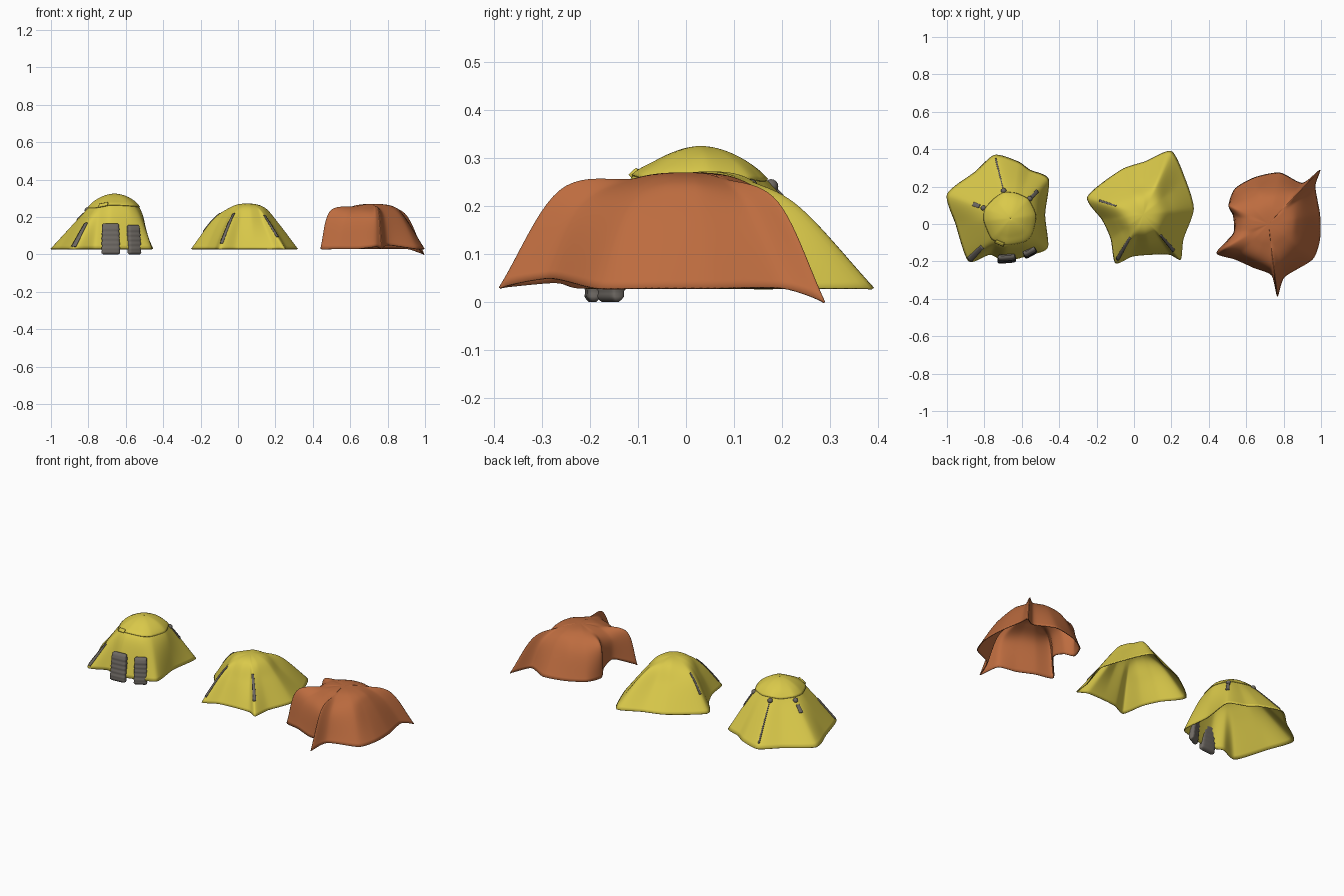
import bpy, bmesh, math
from mathutils import Vector

if "Cube" in bpy.data.objects:
    bpy.data.objects.remove(bpy.data.objects["Cube"])

def material(name, rgb):
    m = bpy.data.materials.new(name)
    m.diffuse_color = (*rgb, 1)
    m.use_nodes = True
    m.node_tree.nodes["Principled BSDF"].inputs["Base Color"].default_value = m.diffuse_color
    return m

YELLOW = material("yellow_canvas", (0.70, 0.585, 0.068))
ORANGE = material("orange_canvas", (0.51, 0.15, 0.05))
GREY = material("grey_straps", (0.155, 0.14, 0.125))

def finish(bm, name, mat, thick=0):
    bmesh.ops.remove_doubles(bm, verts=bm.verts, dist=1e-5)
    me = bpy.data.meshes.new(name)
    bm.to_mesh(me)
    bm.free()
    me.materials.append(mat)
    for p in me.polygons:
        p.use_smooth = True
    ob = bpy.data.objects.new(name, me)
    bpy.context.collection.objects.link(ob)
    if thick:
        s = ob.modifiers.new("cloth", "SOLIDIFY")
        s.thickness, s.offset = thick, -1
    return ob

def spline(a, b, c, d, t, k):
    """Cubic through b and c, with tangents scaled by k."""
    m0, m1 = (c - a) * k, (d - b) * k
    t2, t3 = t * t, t * t * t
    return b*(2*t3 - 3*t2 + 1) + m0*(t3 - 2*t2 + t) + c*(3*t2 - 2*t3) + m1*(t3 - t2)

class Tent:
    """Cloth shell: columns run from the apex over a shoulder to the hem."""
    def __init__(self, apex, r1, z1, cols):
        self.apex = Vector(apex)
        self.cols = []
        for x, y, z, r2, z2 in cols:
            base = Vector((x, y, z))
            d = Vector((x - apex[0], y - apex[1], 0)).normalized()
            at = lambda r, h: Vector((apex[0] + d.x*r, apex[1] + d.y*r, h))
            self.cols.append((at(-r1, z1), self.apex, at(r1, z1), at(r2, z2), base,
                              base * 2 - at(r2, z2)))
        self.n = len(cols)

    def point(self, u, v):
        i = math.floor(u)
        s = min(v * 3, 2.99999)
        j = int(s)
        nb = [self.cols[(i + k) % self.n] for k in (-1, 0, 1, 2)]
        row = [spline(*[nb[q][j + k] for q in range(4)], u - i, 0.36) for k in range(4)]
        return spline(*row, s - j, 0.5)

    def raised(self, u, v, off):
        p = self.point(u, v)
        if off:
            v = min(max(v, 0.02), 0.98)
            du = self.point(u + .01, v) - self.point(u - .01, v)
            dv = self.point(u, v + .01) - self.point(u, v - .01)
            p = p + dv.cross(du).normalized() * off
        return p

    def patch(self, name, mat, u0, u1, v0, v1, nu, nv, off=0, thick=0.005):
        bm = bmesh.new()
        g = [[bm.verts.new(self.raised(u0 + (u1-u0)*i/nu, v0 + (v1-v0)*j/nv, off))
              for j in range(nv + 1)] for i in range(nu + 1)]
        for i in range(nu):
            for j in range(nv):
                bm.faces.new((g[i][j], g[i][j+1], g[i+1][j+1], g[i+1][j]))
        return finish(bm, name, mat, thick)

    def shell(self, name, mat):
        self.patch(name, mat, 0, self.n, 0, 1, self.n * 8, 30)

    def strip(self, name, u, v0, v1, w=0.1):
        self.patch(name, GREY, u - w, u + w, v0, v1, 4, 16, 0.004, 0.007)

# Tall yellow tent with a separate rounded cap
tall = Tent((-.66, .03, .321), .095, .29, [
    (-.455, .24, .03, .165, .22), (-.555, .29, .03, .16, .215), (-.62, .335, .03, .165, .215),
    (-.745, .37, .03, .175, .22), (-.85, .28, .03, .165, .21), (-1.0, .16, .03, .18, .215),
    (-.955, 0, .03, .17, .21), (-.885, -.2, .03, .18, .21), (-.77, -.165, .03, .165, .22),
    (-.69, -.2, .03, .165, .23), (-.55, -.165, .03, .165, .225), (-.46, -.125, .03, .165, .22),
    (-.475, .05, .03, .15, .215)])
tall.shell("tall_tent", YELLOW)
tall.patch("tall_tent_cap", YELLOW, 0, tall.n, 0, .55, tall.n * 8, 14, .004, .004)
for k, (u, a, b, w) in enumerate([(7, .76, .98, .15), (5, .66, .74, .14), (3, .60, .96, .05),
                                  (0, .64, .78, .13)]):
    tall.strip("tall_tent_strap_%d" % k, u, a, b, w)

# Strap knots under the cap rim
for k, u in enumerate((0, 3, 5)):
    bm = bmesh.new()
    bmesh.ops.create_uvsphere(bm, u_segments=12, v_segments=8, radius=.015)
    bmesh.ops.translate(bm, verts=bm.verts, vec=tall.raised(u, .6, -.002))
    finish(bm, "cap_knot_%d" % k, GREY)

# Small vent on the front of the cap
tall.patch("cap_vent", YELLOW, 7.7, 8.7, .50, .57, 8, 4, .012, .009)

# Grey rippled door panels hanging at the front
def door_panel(name, x, y, w, top, yaw, lean):
    bm = bmesh.new()
    rings, n, m = [], 24, 28
    for j in range(m + 1):
        t = j / m
        s = min(1, .82 + 4 * min(t, 1 - t)) * (1 + .025 * math.sin(t * 40) - .1 * t)
        d = .017 * min(1, .35 + 8 * min(t, 1 - t)) * (1 + .08 * math.sin(t * 40))
        ring = []
        for i in range(n):
            a = 2 * math.pi * i / n
            ca, sa = math.cos(a), math.sin(a)
            px = w / 2 * s * math.copysign(abs(ca) ** .4, ca)
            py = d * math.copysign(abs(sa) ** .5, sa) + lean * t
            ring.append(bm.verts.new((x + px*math.cos(yaw) - py*math.sin(yaw),
                                      y + px*math.sin(yaw) + py*math.cos(yaw), top * t)))
        rings.append(ring)
    for a, b in zip(rings, rings[1:]):
        for i in range(n):
            bm.faces.new((a[i], a[(i+1) % n], b[(i+1) % n], b[i]))
    bm.faces.new(rings[0][::-1])
    bm.faces.new(rings[-1])
    ob = finish(bm, name, GREY)
    ob.data.set_sharp_from_angle(angle=math.radians(50))

door_panel("door_panel_left", -.68, -.195, .10, .165, .08, .02)
door_panel("door_panel_right", -.553, -.158, .076, .158, .5, .015)

# Low yellow tent
low = Tent((.05, .05, .272), .09, .252, [
    (.32, .08, .03, .165, .17), (.275, .24, .03, .17, .168), (.2, .39, .03, .205, .197),
    (.06, .335, .03, .17, .165), (-.07, .29, .03, .165, .165), (-.25, .145, .03, .19, .187),
    (-.17, .02, .03, .155, .17), (-.125, -.08, .03, .15, .165), (-.10, -.21, .03, .18, .182),
    (-.01, -.175, .03, .155, .165), (.085, -.165, .03, .15, .165), (.19, -.165, .03, .155, .165),
    (.25, -.19, .03, .175, .174), (.265, -.08, .03, .155, .17)])
low.shell("low_tent", YELLOW)
for k, (u, a, b, w) in enumerate([(8, .53, .94, .15), (12, .55, .86, .2), (5, .55, .82, .06)]):
    low.strip("low_tent_strap_%d" % k, u, a, b, w)

# Orange tent with pulled-out corner wings
wing = Tent((.72, 0, .27), .11, .257, [
    (.995, .05, .03, .175, .2), (.97, .2, .03, .215, .19), (.995, .29, 0, .265, .208),
    (.9, .22, .03, .22, .19), (.78, .275, .03, .185, .2), (.645, .25, .03, .19, .19),
    (.54, .19, .03, .2, .185), (.505, .10, .03, .225, .215), (.53, .04, .06, .175, .205),
    (.53, -.05, .08, .185, .205), (.44, -.155, .03, .262, .23), (.54, -.19, .03, .215, .2),
    (.64, -.235, .03, .205, .2), (.735, -.275, .04, .235, .2), (.767, -.39, .03, .265, .233),
    (.805, -.285, .05, .225, .2), (.955, -.19, .03, .2, .195), (.995, -.08, .03, .175, .2)])
wing.shell("winged_tent", ORANGE)
